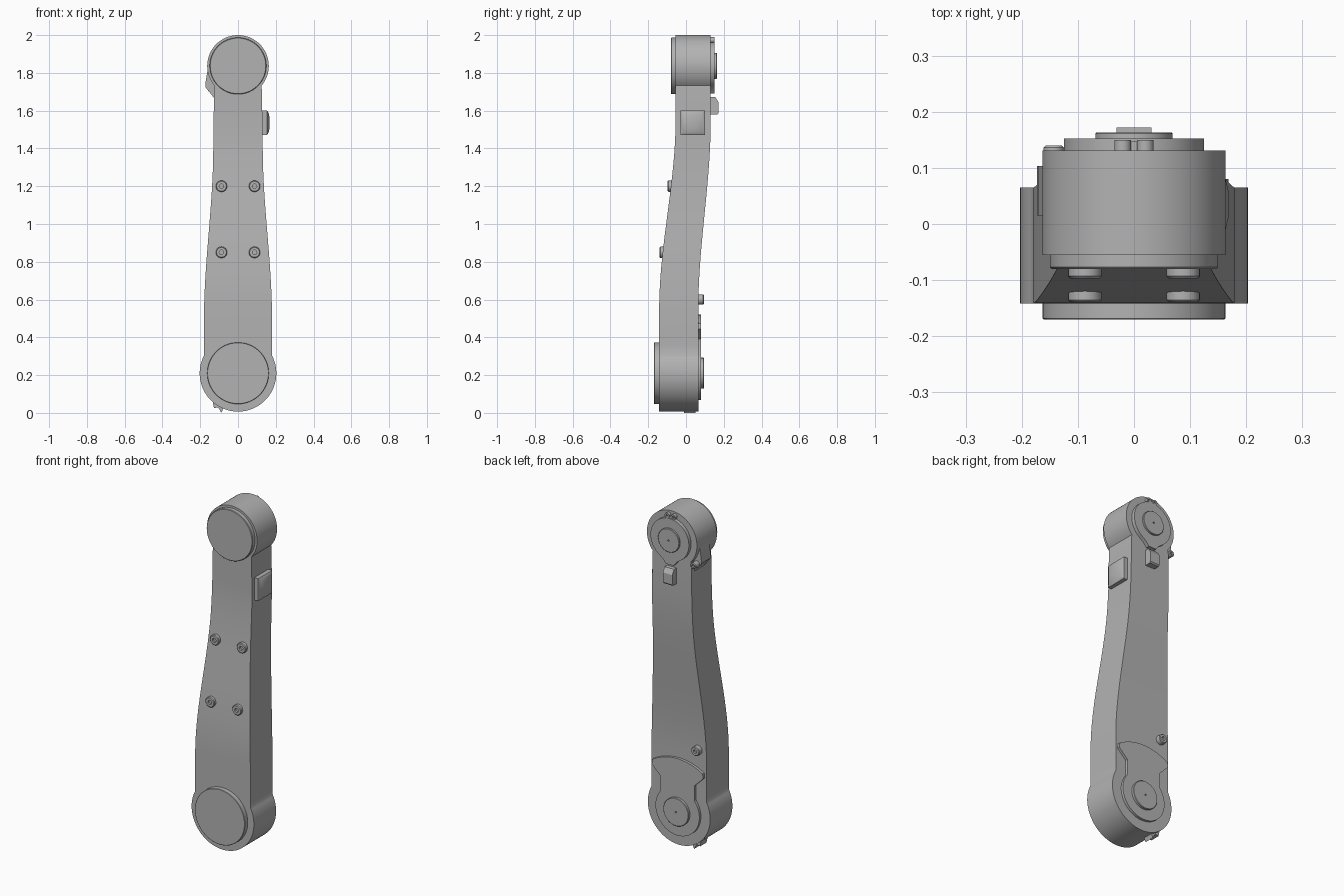
import bpy, bmesh, math
from mathutils import Vector

if "Cube" in bpy.data.objects:
    bpy.data.objects.remove(bpy.data.objects["Cube"], do_unlink=True)

GREY = (0.45, 0.45, 0.45, 1)
metal = bpy.data.materials.new("satin grey")
metal.use_nodes = True
metal.diffuse_color = GREY
metal.node_tree.nodes["Principled BSDF"].inputs["Base Color"].default_value = GREY

LOW, HIGH = 0.21, 1.837          # hub centre heights
LOW_R, HIGH_R = 0.203, 0.163     # hub radii


def finish(name, bm):
    bmesh.ops.recalc_face_normals(bm, faces=bm.faces)
    mesh = bpy.data.meshes.new(name)
    bm.to_mesh(mesh)
    bm.free()
    mesh.materials.append(metal)
    ob = bpy.data.objects.new(name, mesh)
    bpy.context.collection.objects.link(ob)
    bpy.ops.object.select_all(action='DESELECT')
    ob.select_set(True)
    bpy.context.view_layer.objects.active = ob
    bpy.ops.object.shade_smooth_by_angle(angle=math.radians(30))
    return ob


def loft(name, rings):
    """Skin closed rings of equal length and cap both ends."""
    bm = bmesh.new()
    loops = [[bm.verts.new(p) for p in ring] for ring in rings]
    n = len(loops[0])
    for a, b in zip(loops, loops[1:]):
        for i in range(n):
            j = (i + 1) % n
            bm.faces.new((a[i], a[j], b[j], b[i]))
    bm.faces.new(loops[0])
    bm.faces.new(loops[-1])
    return finish(name, bm)


def turned(name, x, z, profile, seg=64):
    """Turn (radius, y) points about an axis along y."""
    angles = [2 * math.pi * i / seg for i in range(seg)]
    return loft(name, [[(x + r * math.cos(a), y, z + r * math.sin(a))
                        for a in angles] for r, y in profile])


def plate(name, outline, y0, y1):
    """Extrude an (x, z) outline along y."""
    return loft(name, [[(x, y, z) for x, z in outline] for y in (y0, y1)])


def arc(r, z, start, end, n=32):
    steps = [math.radians(start + (end - start) * i / n) for i in range(n + 1)]
    return [(r * math.cos(a), z + r * math.sin(a)) for a in steps]


# Body: both hubs and the cranked arm as one skin
def sweep(z):
    t = min(max((z - 0.55) / 1.0, 0), 1)
    s = t * t * (3 - 2 * t)
    return -0.142 + 0.087 * s, 0.065 + 0.066 * s


low_end = math.degrees(math.acos(0.18 / LOW_R))
high_start = -math.degrees(math.acos(0.125 / HIGH_R))
side = arc(LOW_R, LOW, -89, low_end)
for i in range(1, 30):
    z = 0.31 + (1.72 - 0.31) * i / 30
    t = min(max((z - 0.5) / 0.9, 0), 1)
    side.append((0.18 - 0.049 * t * t * (3 - 2 * t) - 0.004 * max(0, z - 1.4) / 0.3, z))
side += arc(HIGH_R, HIGH, high_start, 89)
rings = []
for w, z in side:
    front, back = sweep(z)
    rings.append([(-w, front, z), (w, front, z), (w, back, z), (-w, back, z)])
loft("arm_body", rings)

# Front hub caps
turned("lower_front_cap", 0, LOW, [(0.163, -0.13), (0.163, -0.168), (0.161, -0.17)])
turned("upper_front_cap", 0, HIGH, [(0.15, -0.04), (0.15, -0.077), (0.147, -0.08)])

# Back bearing covers, each with a centre pin hole
def bearing(name, z, r, y0, y1):
    turned(name, 0, z, [(r, y0), (r, y1 - 0.002), (r - 0.002, y1),
                        (0.005, y1), (0.005, y1 - 0.006)])


bearing("upper_bearing", HIGH, 0.069, 0.13, 0.163)
bearing("lower_bearing", LOW, 0.082, 0.06, 0.095)

# Upper retaining plate with a rounded tab below
ring = arc(0.125, HIGH, -55, 235, 64)
plate("upper_back_plate", ring + [(-0.045, 1.715), (-0.025, 1.69), (0.025, 1.69), (0.045, 1.715)],
      0.12, 0.152)

# Lower sector cover with flared top
cover = arc(0.31, LOW, 58, 122, 24)
cover += [(-0.168, 0.445), (-0.112, 0.39), (-0.112, 0.30)]
cover += arc(0.143, LOW, 142, 398, 48)
cover += [(0.112, 0.30), (0.112, 0.39), (0.168, 0.445)]
plate("lower_back_cover", cover, 0.055, 0.08)

# Retaining clips: a pair of prongs at the top and one at the bottom edge
for x in (-0.02, 0.02):
    turned("clip_prong", x, 1.974, [(0.015, 0.12), (0.015, 0.15), (0.006, 0.15), (0.006, 0.14)], 20)
plate("clip_bridge", [(-0.02, 1.95), (0.02, 1.95), (0.02, 1.972), (-0.02, 1.972)], 0.12, 0.147)
plate("bottom_clip", [(-0.135, 0.065), (-0.127, 0.025), (-0.105, 0.03),
                      (-0.088, 0.0), (-0.075, 0.03), (-0.08, 0.06)], -0.01, 0.05)

# Socket screws
def screw(name, x, z, y0, y1, r=0.03):
    d = 1 if y1 > y0 else -1
    turned(name, x, z, [(r, y0), (r, y1 - d * 0.004), (r - 0.004, y1),
                        (r * 0.4, y1), (r * 0.4, y1 - d * 0.012)], 24)


for x in (-0.0875, 0.0875):
    for z, y in ((1.2, -0.097), (0.85, -0.139)):
        screw("front_screw", x, z, y + 0.04, y)
screw("back_screw", -0.125, 0.6, 0.05, 0.095, 0.027)
screw("hub_side_screw", -0.143, 1.715, 0.08, 0.14, 0.018)

# Wedge lug beside the upper hub
outline = [(-0.10, 1.655), (-0.125, 1.665), (-0.173, 1.725), (-0.171, 1.755),
           (-0.16, 1.82), (-0.10, 1.82)]
plate("side_lug", outline, 0.015, 0.103)

# Stop block under the upper hub, sloped at its top
def yz_ring(x):
    return [(x, 0.11, 1.58), (x, 0.166, 1.58), (x, 0.172, 1.587), (x, 0.172, 1.645),
            (x, 0.155, 1.672), (x, 0.11, 1.672)]


loft("stop_block", [yz_ring(-0.031), yz_ring(0.031)])

# Side pad with a shallow domed face
def pad_ring(x, inset):
    y0, y1, z0, z1 = -0.03 + inset, 0.10 - inset, 1.47 + inset, 1.602 - inset
    return [(x, y0, z0), (x, y1, z0), (x, y1, z1), (x, y0, z1)]


loft("side_pad", [pad_ring(0.11, 0), pad_ring(0.153, 0), pad_ring(0.162, 0.015), pad_ring(0.168, 0.04)])
